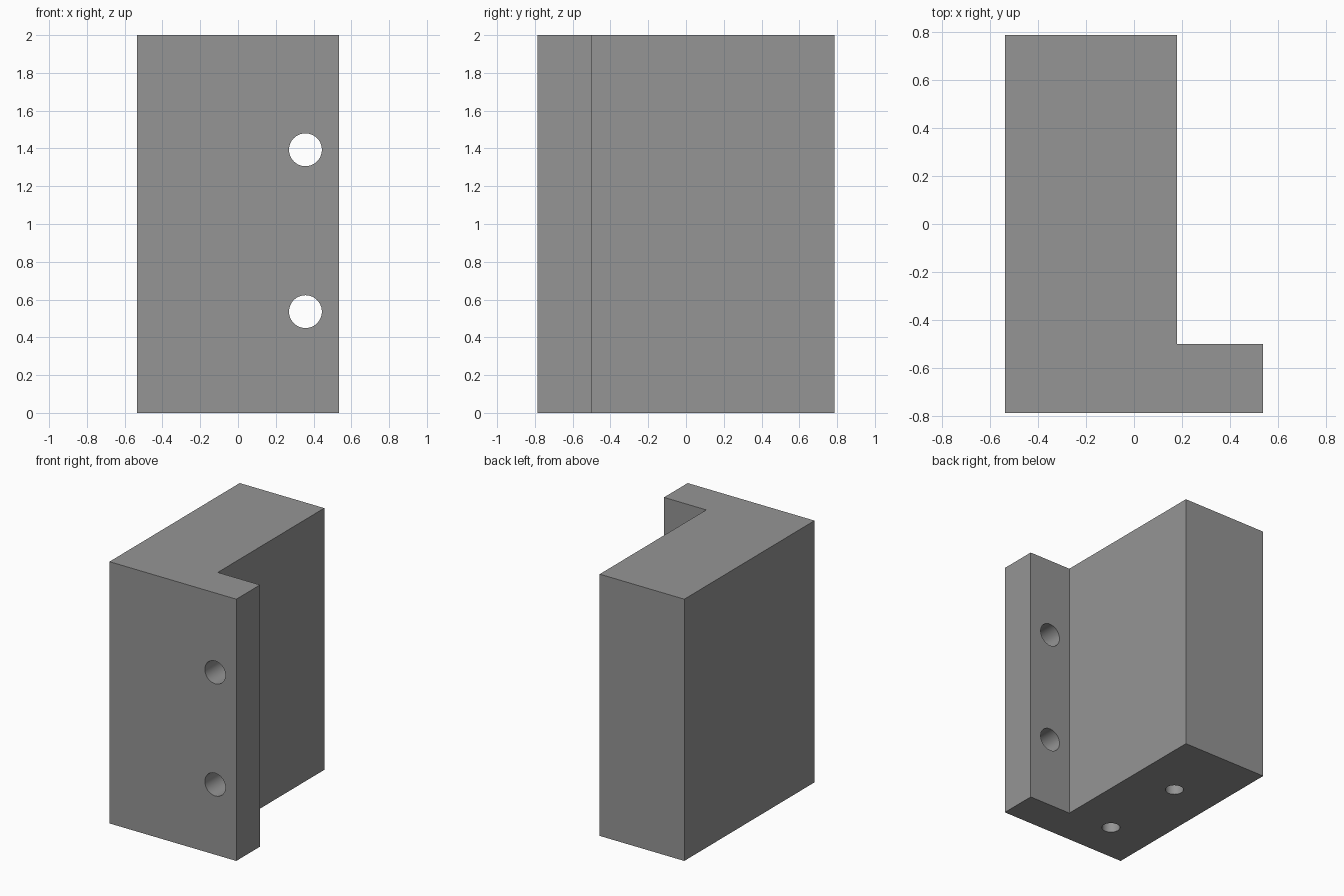
import bpy, bmesh, math
from mathutils import Matrix

if "Cube" in bpy.data.objects:
    bpy.data.objects.remove(bpy.data.objects["Cube"])

grey = bpy.data.materials.new("plain grey")
grey.diffuse_color = (0.3, 0.3, 0.3, 1)
grey.use_nodes = True
grey.node_tree.nodes["Principled BSDF"].inputs["Base Color"].default_value = grey.diffuse_color

# L-shaped block: profile extruded upward
profile = [(-0.536, -0.786), (0.536, -0.786), (0.536, -0.5),
           (0.179, -0.5), (0.179, 0.786), (-0.536, 0.786)]
bm = bmesh.new()
base = bm.faces.new([bm.verts.new((x, y, 0)) for x, y in profile])
top = bmesh.ops.extrude_face_region(bm, geom=[base])["geom"]
bmesh.ops.translate(bm, vec=(0, 0, 2),
                    verts=[g for g in top if isinstance(g, bmesh.types.BMVert)])
bmesh.ops.recalc_face_normals(bm, faces=bm.faces)
mesh = bpy.data.meshes.new("bracket_block")
bm.to_mesh(mesh)
bm.free()
block = bpy.data.objects.new("bracket_block", mesh)
bpy.context.collection.objects.link(block)
mesh.materials.append(grey)


def drill(name, center, radius, length, along_y=False):
    """Cut a round hole in the block."""
    rot = Matrix.Rotation(math.pi / 2, 4, 'X') if along_y else Matrix()
    b = bmesh.new()
    bmesh.ops.create_cone(b, cap_ends=True, segments=48, radius1=radius,
                          radius2=radius, depth=length,
                          matrix=Matrix.Translation(center) @ rot)
    m = bpy.data.meshes.new(name)
    b.to_mesh(m)
    b.free()
    m.materials.append(grey)
    cutter = bpy.data.objects.new(name, m)
    bpy.context.collection.objects.link(cutter)
    cutter.hide_render = True
    mod = block.modifiers.new(name, 'BOOLEAN')
    mod.operation, mod.solver, mod.object = 'DIFFERENCE', 'EXACT', cutter
    bpy.context.view_layer.objects.active = block
    bpy.ops.object.modifier_apply(modifier=name)
    bpy.data.objects.remove(cutter)


# through holes in the flange
for z in (0.536, 1.393):
    drill("flange_hole", (0.357, -0.643, z), 0.087, 0.5, along_y=True)

# blind holes in the underside
for y in (-0.468, 0.232):
    drill("base_hole", (-0.179, y, 0.25), 0.064, 0.7)

# smooth hole walls, crisp edges
block.select_set(True)
bpy.context.view_layer.objects.active = block
bpy.ops.object.shade_smooth_by_angle(angle=math.radians(30))
